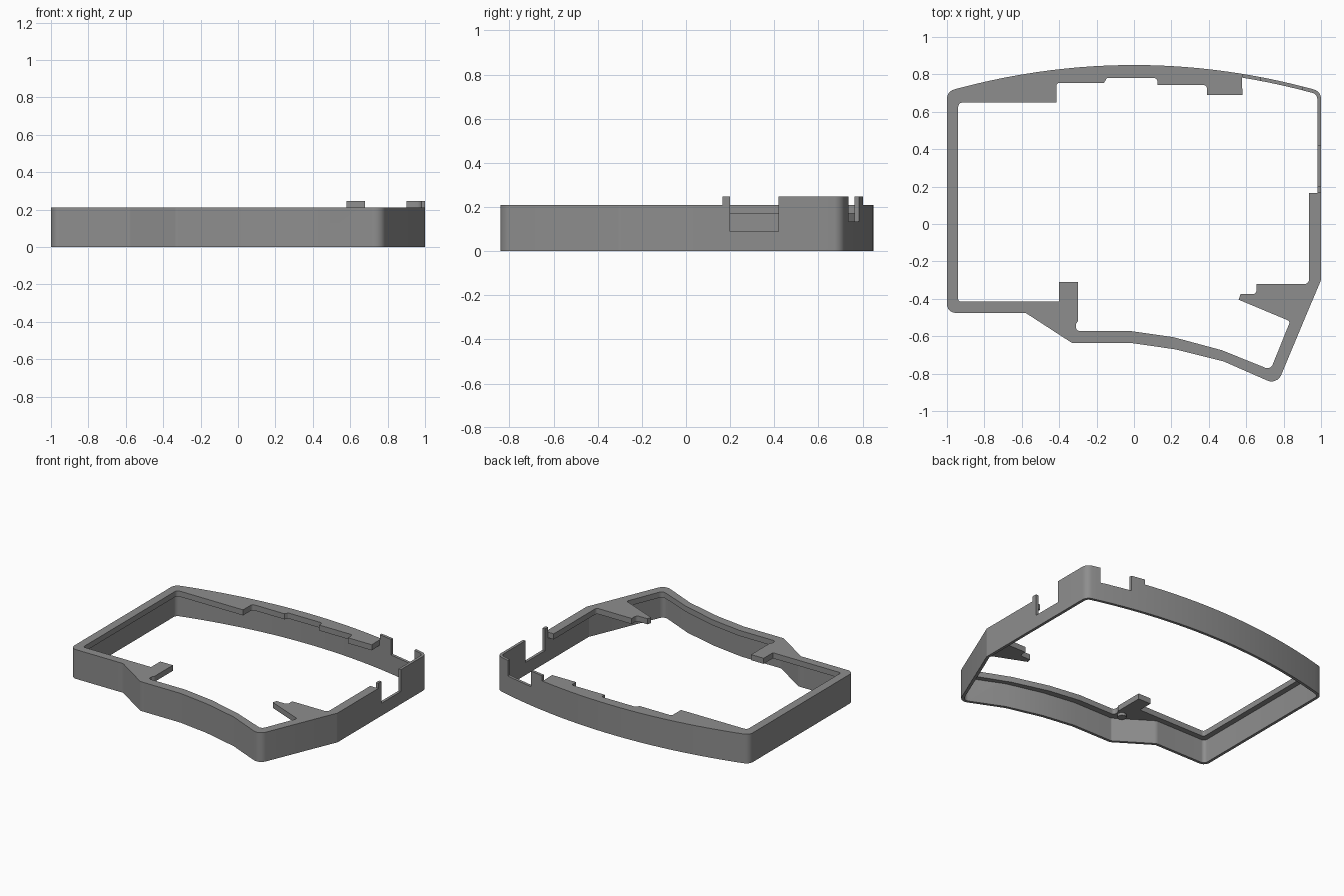
import bpy, bmesh, math
from mathutils import Vector

if "Cube" in bpy.data.objects:
    bpy.data.objects.remove(bpy.data.objects["Cube"])

T = 0.02          # wall thickness
TOP = 0.21        # rim height
TALL = 0.247      # height of the raised tabs

grey = bpy.data.materials.new("mid grey")
grey.diffuse_color = (0.27, 0.27, 0.27, 1)
grey.use_nodes = True
grey.node_tree.nodes["Principled BSDF"].inputs["Base Color"].default_value = grey.diffuse_color


def fillet(pts, steps=5):
    """Round the corners of a closed (x, y, radius) path."""
    out = []
    for i, (x, y, r) in enumerate(pts):
        p = Vector((x, y))
        if r == 0:
            out.append(p)
            continue
        a = (Vector(pts[i - 1][:2]) - p).normalized()
        b = (Vector(pts[(i + 1) % len(pts)][:2]) - p).normalized()
        half = a.angle(b) / 2
        centre = p + (a + b).normalized() * (r / math.sin(half))
        s = p + a * (r / math.tan(half)) - centre
        e = p + b * (r / math.tan(half)) - centre
        for k in range(steps + 1):
            d = s.lerp(e, k / steps).normalized() * r
            out.append(centre + d)
    return out


def inset(pts, d):
    """Offset a counter-clockwise path inwards."""
    out = []
    for i, p in enumerate(pts):
        a = (p - pts[i - 1]).normalized()
        b = (pts[(i + 1) % len(pts)] - p).normalized()
        na, nb = Vector((-a.y, a.x)), Vector((-b.y, b.x))
        n = (na + nb).normalized()
        out.append(p + n * (d / n.dot(na)))
    return out


def finish(name, bm):
    bmesh.ops.recalc_face_normals(bm, faces=bm.faces)
    me = bpy.data.meshes.new(name)
    bm.to_mesh(me)
    bm.free()
    me.materials.append(grey)
    ob = bpy.data.objects.new(name, me)
    bpy.context.collection.objects.link(ob)
    return ob


def prism(name, pts, z0, z1):
    bm = bmesh.new()
    face = bm.faces.new([bm.verts.new((p[0], p[1], z0)) for p in pts])
    ext = bmesh.ops.extrude_face_region(bm, geom=[face], use_keep_orig=True)
    for v in ext["geom"]:
        if isinstance(v, bmesh.types.BMVert):
            v.co.z = z1
    return finish(name, bm)


def ring(name, outer, inner, z0, z1):
    bm = bmesh.new()
    rows = [[bm.verts.new((p.x, p.y, z)) for p in path]
            for path, z in ((outer, z0), (outer, z1), (inner, z1), (inner, z0))]
    n = len(outer)
    for r in range(4):
        a, b = rows[r], rows[(r + 1) % 4]
        for i in range(n):
            j = (i + 1) % n
            bm.faces.new((a[i], a[j], b[j], b[i]))
    return finish(name, bm)


def smooth(ob):
    bpy.ops.object.select_all(action='DESELECT')
    ob.select_set(True)
    bpy.context.view_layer.objects.active = ob
    bpy.ops.object.shade_smooth_by_angle(angle=math.radians(30))


# outer outline: bowed back edge, then left, front and right sides
xs = [1 - 0.07 * i for i in range(7)] + [0.58 - 0.079 * i for i in range(1, 21)]
back = [(x, 0.85 - 0.141 * x * x, 0.05 if abs(x) > 0.99 else 0) for x in xs]
sides = [(-1, -0.475, 0.045), (-0.58, -0.475, 0.03), (-0.33, -0.637, 0.04),
         (-0.01, -0.637, 0), (0.22, -0.67, 0), (0.48, -0.735, 0),
         (0.765, -0.86, 0.055), (0.93, -0.465, 0), (1, -0.30, 0.03), (1, 0.165, 0)]
outer = fillet(back + sides)
inner = inset(outer, T)

# thin perimeter wall with raised tabs and notches
wall = ring("perimeter_wall", outer, inner, 0, TALL)
cuts = [(-1.1, 0.58, -1, 1, TOP), (0.5, 1.1, -1, 0.165, TOP),
        (0.9, 1.1, 0.20, 0.42, 0.09), (0.68, 0.90, 0.6, 0.9, 0.135)]
cutters = []
for x0, x1, y0, y1, z in cuts:
    c = prism("wall_cutter", [(x0, y0), (x1, y0), (x1, y1), (x0, y1)], z, 0.4)
    c.hide_render = True
    m = wall.modifiers.new("notch", 'BOOLEAN')
    m.operation, m.solver, m.object = 'DIFFERENCE', 'EXACT', c
    cutters.append(c)
deps = bpy.context.evaluated_depsgraph_get()
cut_mesh = bpy.data.meshes.new_from_object(wall.evaluated_get(deps))
wall.modifiers.clear()
wall.data = cut_mesh
for c in cutters:
    bpy.data.objects.remove(c)
smooth(wall)

# top rim plate: follows the wall, open at the back right corner
start = min(range(len(outer)), key=lambda i: (outer[i] - Vector((0.58, 0.803))).length)
end = min(range(len(outer)), key=lambda i: (outer[i] - Vector((1, 0.165))).length)
edge = [(p.x, p.y, 0) for p in inner[start:end + 1]]
opening = [(0.935, 0.165, 0), (0.935, -0.32, 0.02), (0.655, -0.32, 0),
           (0.655, -0.375, 0.02), (0.57, -0.375, 0), (0.56, -0.405, 0),
           (0.835, -0.52, 0.015), (0.73, -0.78, 0.03), (0.47, -0.675, 0),
           (0.21, -0.605, 0), (-0.02, -0.572, 0), (-0.31, -0.572, 0.018),
           (-0.31, -0.535, 0), (-0.30, -0.52, 0), (-0.30, -0.31, 0),
           (-0.40, -0.31, 0), (-0.40, -0.415, 0), (-0.94, -0.415, 0.015),
           (-0.94, 0.65, 0.025), (-0.415, 0.65, 0), (-0.415, 0.755, 0.018),
           (-0.16, 0.755, 0), (-0.145, 0.78, 0.01), (0.125, 0.78, 0.018),
           (0.125, 0.743, 0), (0.39, 0.743, 0.018), (0.39, 0.69, 0),
           (0.58, 0.69, 0)]
plate = prism("top_rim", fillet(edge + opening), 0.17, TOP)
smooth(plate)

# small round boss under the left tab
boss = prism("boss", [(-0.35 + 0.03 * math.cos(a * math.tau / 20),
                       -0.54 + 0.03 * math.sin(a * math.tau / 20))
                      for a in range(20)], 0.15, 0.172)
smooth(boss)
